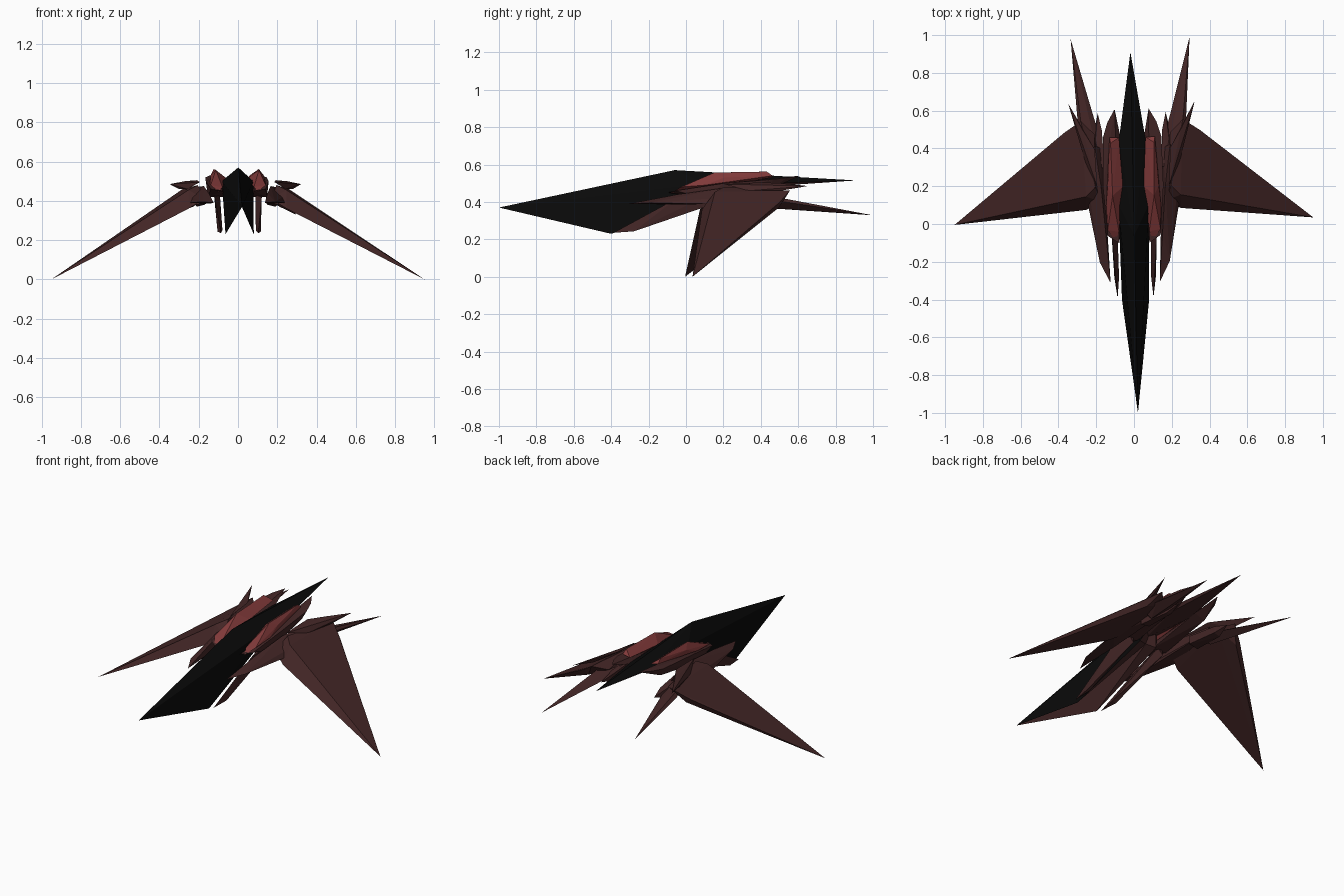
import bpy, bmesh, math
from mathutils import Vector

if "Cube" in bpy.data.objects:
    bpy.data.objects.remove(bpy.data.objects["Cube"])


def material(name, rgb):
    m = bpy.data.materials.new(name)
    m.diffuse_color = (*rgb, 1)
    m.use_nodes = True
    m.node_tree.nodes["Principled BSDF"].inputs["Base Color"].default_value = m.diffuse_color
    return m


BLACK = material("hull_black", (0.003, 0.003, 0.003))
BROWN = material("dark_maroon", (0.055, 0.019, 0.019))
RED = material("panel_red", (0.22, 0.042, 0.042))
YAW = math.radians(1.2)


def shard(name, pts, mat, under=None):
    """Faceted convex shard, mirrored across x; 'under' colours downward faces."""
    bm = bmesh.new()
    for p in pts:
        bm.verts.new(p)
    res = bmesh.ops.convex_hull(bm, input=bm.verts[:])
    junk = [v for v in bm.verts if not v.link_faces]
    bmesh.ops.delete(bm, geom=junk, context='VERTS')
    # open the halves at the centre plane
    mid = [f for f in bm.faces if all(abs(v.co.x) < 1e-4 for v in f.verts)]
    bmesh.ops.delete(bm, geom=mid, context='FACES_ONLY')
    center = sum((Vector(p) for p in pts), Vector()) / len(pts)
    for f in bm.faces:
        f.normal_update()
        if f.normal.dot(f.calc_center_median() - center) < 0:
            f.normal_flip()
        f.normal_update()
        if under and (f.normal.z < -0.5 or f.normal.x < -0.2):
            f.material_index = 1
    me = bpy.data.meshes.new(name)
    bm.to_mesh(me)
    bm.free()
    me.materials.append(mat)
    if under:
        me.materials.append(under)
    ob = bpy.data.objects.new(name, me)
    bpy.context.collection.objects.link(ob)
    ob.rotation_euler.z = YAW
    mod = ob.modifiers.new("mirror", 'MIRROR')
    mod.use_clip = True
    return ob


# Central hull: forked nose and pointed tail
shard("nose_hull", [(0, -1, .37), (0, -.06, .57), (0, .18, .555), (.08, .1, .5),
                    (.072, -.4, .23), (.06, .12, .41), (0, .1, .42)], BLACK, BROWN)
shard("tail_hull", [(0, -.06, .57), (0, .18, .555), (.08, .1, .5), (.07, .45, .5),
                    (0, .91, .515), (0, .1, .46), (.06, .4, .48)], BLACK, BROWN)

# Blades hanging beside the nose fork
shard("lower_blade", [(.095, -.39, .235), (.11, -.28, .243), (.085, -.28, .25),
                      (.12, .1, .43), (.09, .1, .43), (.11, .12, .38), (.12, -.05, .42)], BROWN)

# Inner body beside the hull, carrying the red panels
shard("inner_body", [(.08, -.1, .45), (.14, -.06, .46), (.06, .1, .42), (.15, .1, .42),
                     (.16, .2, .5), (.155, .46, .52), (.13, .54, .53), (.09, .61, .54),
                     (.06, .45, .49), (.13, .45, .47)], BROWN)
shard("red_panel", [(.1, -.085, .445), (.08, -.04, .47), (.14, -.03, .48), (.055, .2, .515),
                    (.11, .15, .557), (.115, .43, .562), (.135, .2, .53), (.07, .46, .53),
                    (.12, .46, .54), (.145, .1, .49)], RED)

# Side pod with forward point, and exhaust block at its rear
shard("side_pod", [(.13, -.31, .39), (.185, -.2, .395), (.24, .1, .39), (.25, .3, .43),
                   (.15, -.05, .44), (.17, .2, .475), (.15, 0, .385), (.16, .4, .41),
                   (.2, .42, .47)], BROWN)
shard("exhaust_block", [(.15, .3, .39), (.21, .3, .38), (.15, .3, .44), (.21, .3, .44),
                        (.16, .5, .38), (.2, .5, .37), (.18, .59, .4), (.16, .5, .42)], BROWN)

# Drooping wing
shard("wing", [(.95, .015, 0), (.25, .08, .36), (.17, .12, .41), (.2, .2, .48),
               (.25, .15, .455), (.36, .49, .395), (.27, .55, .46), (.33, .49, .37),
               (.2, .48, .43)], BROWN)

# Rear spikes
shard("long_spike", [(.315, .985, .33), (.155, .4, .41), (.17, .3, .45), (.25, .35, .45),
                     (.285, .52, .4), (.22, .4, .37)], BROWN)
shard("short_spike", [(.335, .645, .485), (.19, .2, .495), (.2, .4, .505), (.25, .33, .46),
                      (.29, .5, .46), (.26, .5, .5)], BROWN)
